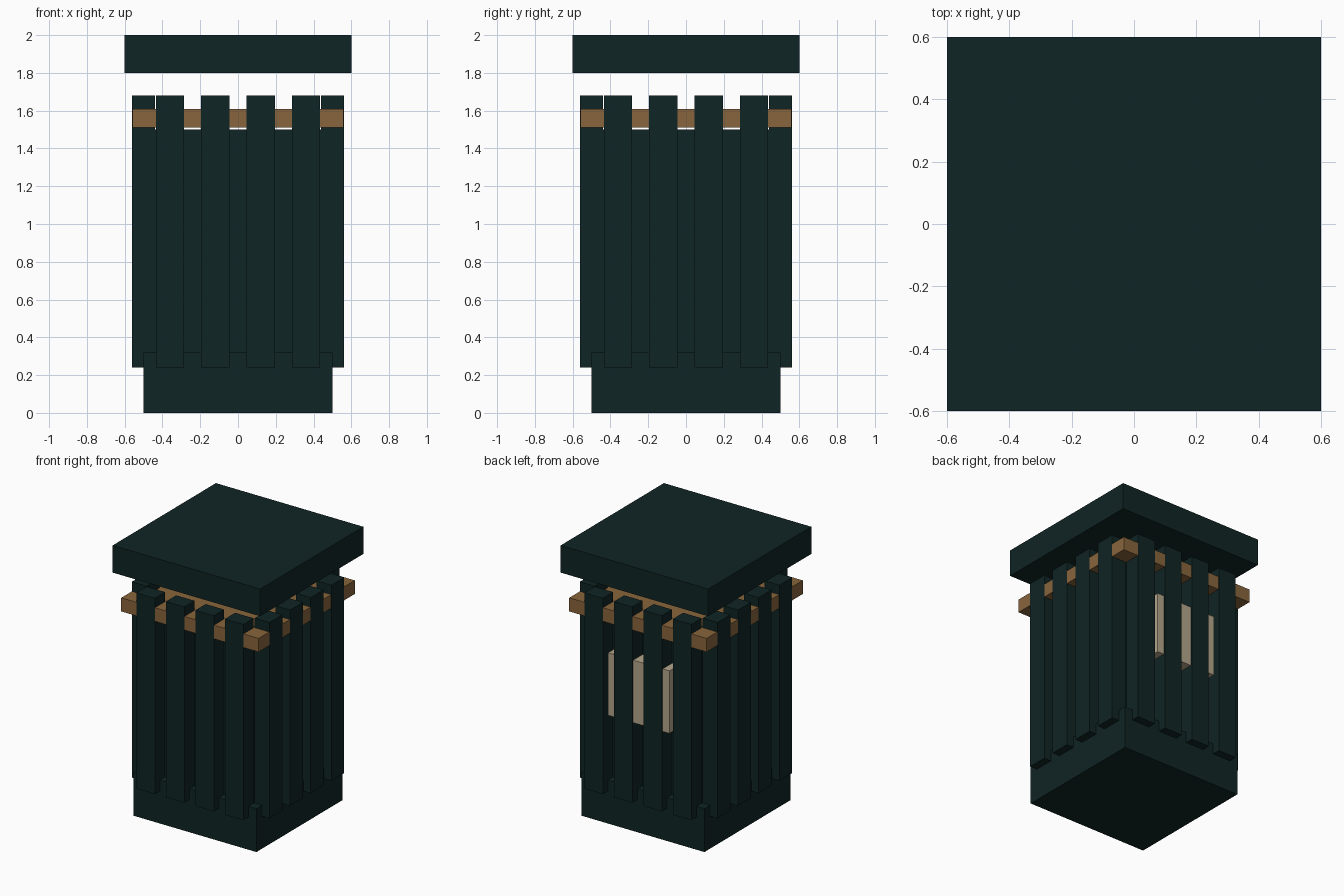
import bpy
from math import pi
from mathutils import Matrix, Vector

cube = bpy.data.objects.get("Cube")
if cube:
    bpy.data.objects.remove(cube, do_unlink=True)


def material(name, rgb):
    mat = bpy.data.materials.new(name)
    mat.use_nodes = True
    mat.diffuse_color = (*rgb, 1)
    mat.node_tree.nodes["Principled BSDF"].inputs["Base Color"].default_value = (*rgb, 1)
    return mat


dark_green = material("dark green", (0.005, 0.018, 0.018))
wood = material("wood brown", (0.25, 0.13, 0.045))
cream = material("cream", (0.46, 0.38, 0.26))


def box(name, low, high, mat, turn=0):
    """Box between two corners, turned about the vertical axis."""
    low, high = Vector(low), Vector(high)
    bpy.ops.mesh.primitive_cube_add(size=1)
    obj = bpy.context.object
    obj.name = name
    obj.data.transform(Matrix.Rotation(turn, 4, "Z")
                       @ Matrix.Translation((low + high) / 2)
                       @ Matrix.Diagonal((*(high - low), 1)))
    obj.data.materials.append(mat)
    return obj


def block(name, half, bottom, top, mat):
    """Square block centred on the vertical axis."""
    return box(name, (-half, -half, bottom), (half, half, top), mat)


# Core of the bin, from plinth to floating lid
block("plinth", 0.5, 0, 0.32, dark_green)
block("inner_body", 0.44, 0.32, 1.5, dark_green)
block("wood_band", 0.559, 1.51, 1.61, wood)
block("lid", 0.6, 1.8, 2.0, dark_green)

# Four vertical slats on each side
for side_index, side in enumerate(("front", "right", "back", "left")):
    for i in range(4):
        x = (i - 1.5) * 0.24
        box(f"{side}_slat_{i + 1}", (x - 0.075, -0.56, 0.24), (x + 0.075, -0.44, 1.68),
            dark_green, side_index * pi / 2)

# Plate behind the back slats
box("back_plate", (-0.25, 0.44, 0.825), (0.25, 0.55, 1.285), cream)
